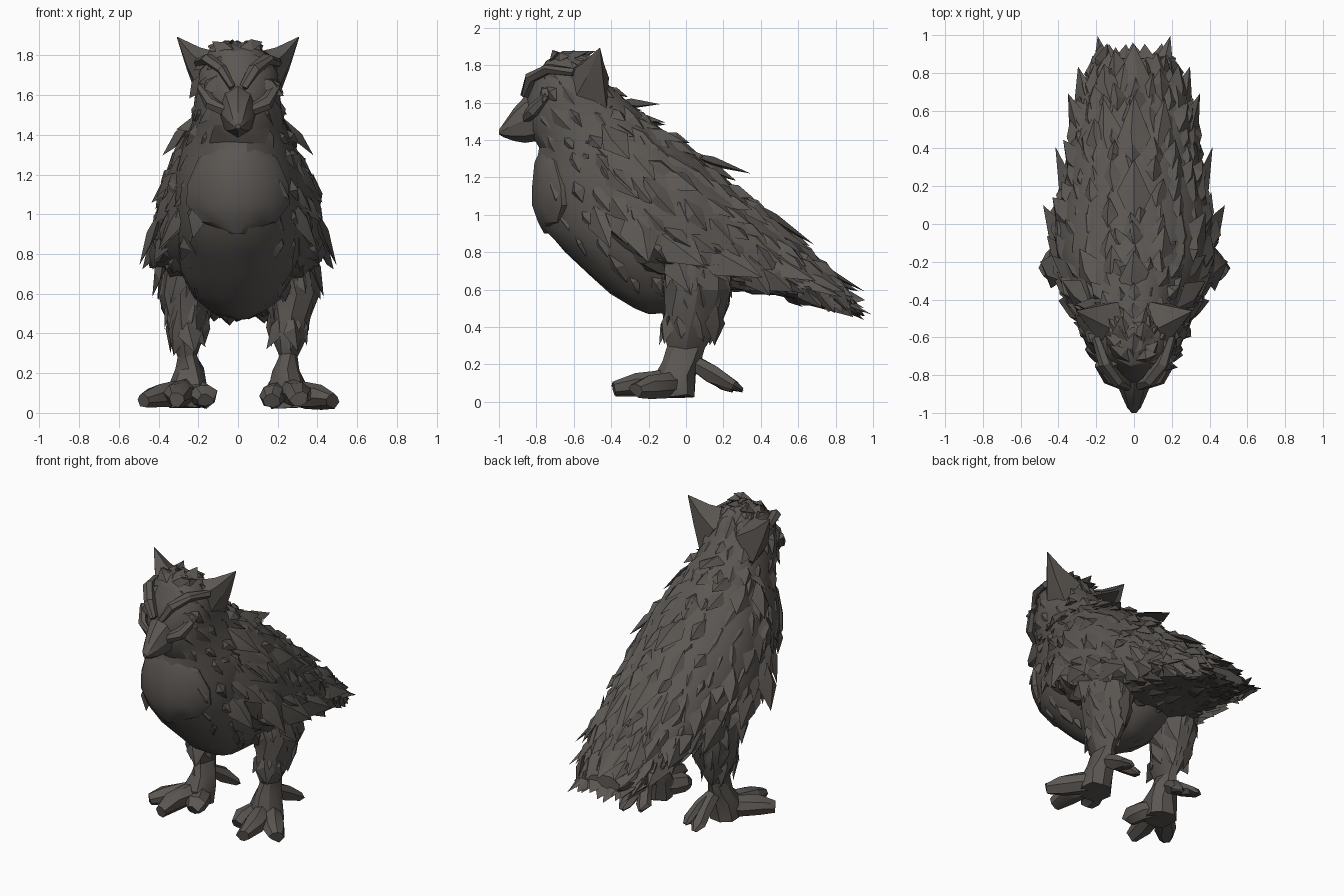
import bpy, bmesh, math, random
from mathutils import Vector as V

if "Cube" in bpy.data.objects:
    bpy.data.objects.remove(bpy.data.objects["Cube"])

random.seed(7)
rnd = random.uniform
mat = bpy.data.materials.new("dark grey brown")
mat.diffuse_color = (0.105, 0.094, 0.085, 1)
mat.use_nodes = True
mat.node_tree.nodes["Principled BSDF"].inputs["Base Color"].default_value = mat.diffuse_color


def finish(name, bm):
    bmesh.ops.recalc_face_normals(bm, faces=bm.faces)
    me = bpy.data.meshes.new(name)
    bm.to_mesh(me)
    bm.free()
    me.materials.append(mat)
    ob = bpy.data.objects.new(name, me)
    bpy.context.collection.objects.link(ob)
    bpy.context.view_layer.objects.active = ob
    ob.select_set(True)
    bpy.ops.object.shade_smooth_by_angle(angle=math.radians(28))
    ob.select_set(False)
    return ob


def add_loft(bm, rings):
    vs = [[bm.verts.new(p) for p in r] for r in rings]
    n = len(rings[0])
    for a, b in zip(vs, vs[1:]):
        for i in range(n):
            j = (i + 1) % n
            bm.faces.new((a[i], a[j], b[j], b[i]))
    bm.faces.new(vs[0])
    bm.faces.new(vs[-1])


def fill_in(stations, k):
    # linear steps between the given stations
    out = []
    for a, b in zip(stations, stations[1:]):
        for i in range(k):
            out.append([p + (q - p) * i / k for p, q in zip(a, b)])
    return out + [list(stations[-1])]


def jitter(p, j):
    return V(p) + V((rnd(-j, j), rnd(-j, j), rnd(-j, j)))


def add_tube(bm, path, radii, n=7, j=0.006):
    # tube with (width, height) radii at each path point
    pts = [V(p) for p in path]
    rings = []
    for i, p in enumerate(pts):
        t = (pts[min(i + 1, len(pts) - 1)] - pts[max(i - 1, 0)]).normalized()
        side = t.cross(V((0, 0, 1))).normalized()
        up = side.cross(t)
        w, h = radii[i]
        rings.append([jitter(p + side * w * math.cos(2 * math.pi * k / n)
                             + up * h * math.sin(2 * math.pi * k / n), j) for k in range(n)])
    add_loft(bm, rings)


def add_feather(bm, p, d, n, length, width, lift=0.02):
    # pointed kite with a raised ridge, base sunk into the body
    d = d.normalized()
    n = (n - d * n.dot(d)).normalized()
    s = n.cross(d)
    base = bm.verts.new(p - d * length * 0.45 - n * 0.02)
    left = bm.verts.new(p + s * width - n * 0.015 + d * length * rnd(-.05, .15))
    right = bm.verts.new(p - s * width - n * 0.015 + d * length * rnd(-.05, .15))
    ridge = bm.verts.new(p + n * lift + s * rnd(-.3, .3) * width)
    under = bm.verts.new(p - n * 0.035)
    tip = bm.verts.new(p + d * length * 0.55 + n * lift * 0.6)
    for a, b in ((base, left), (left, tip), (tip, right), (right, base)):
        bm.faces.new((a, b, ridge))
        bm.faces.new((b, a, under))


def clothe(name, source, keep, flow, length, width, lift):
    # one feather on every kept face of the source
    bm = bmesh.new()
    for f in source.data.polygons:
        c, n = f.center, f.normal
        if len(f.vertices) > 4 or not keep(c, n):
            continue
        d = flow(c, n)
        d = d - n * d.dot(n)
        if d.length < 0.15:
            continue
        d = jitter(d.normalized(), 0.2)
        k = rnd(0.75, 1.25)
        add_feather(bm, jitter(c, 0.015), d, n, length * k, width * k, lift * rnd(.5, 1.3))
    return finish(name, bm)


def angles(n):
    return [2 * math.pi * i / n for i in range(n)]


# head, breast and belly: horizontal sections (z, front y, back y, half width)
front = [(1.86, -.68, -.55, .05), (1.82, -.75, -.50, .14), (1.72, -.81, -.43, .20),
         (1.60, -.86, -.30, .215), (1.45, -.84, -.12, .24), (1.36, -.79, .0, .28),
         (1.22, -.81, .1, .32), (1.08, -.82, .2, .33), (.92, -.76, .25, .33), (.8, -.65, .3, .32),
         (.68, -.52, .28, .28), (.58, -.41, .2, .22), (.5, -.27, .08, .12), (.475, -.2, -.02, .05)]
bm = bmesh.new()
add_loft(bm, [[jitter(V((w * math.cos(a), (f + b) / 2 + (b - f) / 2 * math.sin(a), z)), 0.008)
               for a in angles(18)] for z, f, b, w in front])
head_and_belly = finish("head_and_belly", bm)

# back and wings: upright sections (y, bottom z, widest z, top z, half width)
back = [(-.62, .98, 1.2, 1.45, .2), (-.42, .78, 1.0, 1.6, .35), (-.2, .66, .86, 1.5, .425),
        (.0, .62, .8, 1.36, .425), (.2, .6, .76, 1.2, .375), (.4, .585, .7, 1.03, .345),
        (.6, .55, .64, .84, .3), (.76, .515, .57, .69, .24), (.88, .485, .52, .58, .17)]
bm = bmesh.new()
rings = []
for y, lo, mid, hi, w in fill_in(back, 2):
    ring = []
    for a in angles(22):
        s = math.sin(a)
        z = mid + (hi - mid if s > 0 else mid - lo) * s
        c = math.cos(a)
        ring.append(jitter((w * math.copysign(abs(c) ** 0.9, c), y, z), 0.01))
    rings.append(ring)
add_loft(bm, rings)
back_and_wings = finish("back_and_wings", bm)

# plumage over the back, wings and underside of the tail
clothe("back_feathers", back_and_wings, lambda c, n: n.z > -0.3 and c.y < .8,
       lambda c, n: V((0, .85, -.6 - abs(n.x) * .35)), 0.23, 0.065, 0.028)
clothe("under_feathers", back_and_wings, lambda c, n: n.z <= -0.3 and c.y > -.3,
       lambda c, n: V((0, .9, -.3)), 0.18, 0.06, 0.012)
# small feathers on head and throat, leaving the breast and belly smooth
clothe("head_feathers", head_and_belly,
       lambda c, n: c.z > 1.3 and not (abs(c.x) < .09 and c.y < -.7),
       lambda c, n: V((c.x, .5, -.7)), 0.15, 0.05, 0.02)
clothe("flank_feathers", head_and_belly, lambda c, n: .58 < c.z < 1.3 and abs(c.x) > .2,
       lambda c, n: V((0, .45, -.9)), 0.17, 0.055, 0.02)

# smooth breast bib ending in a point
bm = bmesh.new()
bib = [(1.36, -.77, .10), (1.28, -.81, .2), (1.15, -.825, .255), (1.05, -.825, .26),
       (.96, -.79, .19), (.9, -.755, .03)]
add_loft(bm, [[V((w * math.cos(a), f + .03 + (.17 if math.sin(a) > 0 else .035) * math.sin(a)
                  + .13 * (w * math.cos(a) / .26) ** 2, z)) for a in angles(14)]
              for z, f, w in bib])
finish("breast_bib", bm)

# long feathers: (base, tip, outward normal, half width)
long_feathers = [
    ((0, .5, .86), (0, .95, .58), (0, .4, 1), .13), ((.1, .5, .72), (.19, .99, .455), (.2, .3, 1), .09),
    ((.2, .42, .78), (.29, .83, .55), (.6, .2, 1), .09), ((.26, .3, .85), (.34, .69, .64), (1, .2, .7), .09),
    ((0, .3, 1.12), (0, .68, .83), (0, .6, 1), .09), ((.12, .3, 1.08), (.16, .66, .8), (.3, .6, 1), .08),
    ((0, -.02, 1.36), (0, .34, 1.21), (0, .6, 1), .09), ((0, -.42, 1.62), (0, -.14, 1.58), (0, .5, 1), .08),
    ((.36, .0, .86), (.405, .41, .66), (1, 0, .3), .1), ((.4, -.2, .95), (.47, .1, .72), (1, 0, .3), .1),
    ((.4, -.3, 1.05), (.485, -.2, .74), (1, 0, .3), .1), ((.38, -.1, .85), (.42, .02, .58), (1, 0, .2), .08),
    ((.3, -.45, 1.3), (.4, -.25, 1.08), (1, -.2, .4), .08), ((.24, -.45, 1.5), (.37, -.3, 1.29), (1, 0, .5), .08),
    ((.28, -.52, 1.1), (.39, -.4, .82), (1, -.5, .2), .08)]
bm = bmesh.new()
for b, t, n, w in long_feathers:
    for s in ((1,) if b[0] == 0 else (1, -1)):
        m = V((s, 1, 1))
        B, T = V(b) * m, V(t) * m
        d = T - B
        add_feather(bm, B + d * .45, d, V(n) * m, d.length, w, 0.02)
finish("wing_and_tail_feathers", bm)

# beak
bm = bmesh.new()
beak = [(-.76, 1.68, 1.40, .11), (-.86, 1.635, 1.385, .085), (-.92, 1.57, 1.395, .06),
        (-.975, 1.49, 1.415, .035), (-1.0, 1.455, 1.43, .012)]
add_loft(bm, [[V((w * math.cos(a), y, (hi + lo) / 2 + (hi - lo) / 2 * math.sin(a)))
               for a in angles(8)] for y, hi, lo, w in beak])
finish("beak", bm)

# ear tufts and brows
for s, side in ((1, "left"), (-1, "right")):
    bm = bmesh.new()
    base = [(.09, -.57, 1.82), (.17, -.64, 1.76), (.21, -.58, 1.65), (.215, -.43, 1.62), (.12, -.42, 1.76)]
    tip = V((.31, -.46, 1.895))
    rings = [[(V(p).lerp(tip, k) + V((0, 0, -sag))) * V((s, 1, 1)) for p in base]
             for k, sag in ((-.2, 0), (.45, .015), (.98, 0))]
    add_loft(bm, rings)
    finish(side + "_ear_tuft", bm)
    bm = bmesh.new()
    add_tube(bm, [(s * .03, -.86, 1.64), (s * .08, -.835, 1.73), (s * .15, -.74, 1.78), (s * .2, -.6, 1.76)],
             [(.025, .02), (.035, .03), (.035, .03), (.02, .02)], 6)
    add_tube(bm, [(s * .06, -.86, 1.52), (s * .14, -.82, 1.56), (s * .19, -.74, 1.64)],
             [(.02, .03), (.03, .04), (.02, .02)], 6)
    finish(side + "_brow_and_cheek", bm)

# crown
bm = bmesh.new()
for x, y in ((0, -.66), (.05, -.6), (-.06, -.57)):
    add_feather(bm, V((x, y, 1.855)), V((x, .8, .08)), V((0, 0, 1)), .16, .06, .02)
finish("crown_feathers", bm)

# legs and feet
leg = [(.78, .23, .04, .15, .2), (.6, .265, .06, .145, .18), (.48, .26, .04, .11, .165),
       (.38, .255, .02, .085, .14), (.29, .25, .0, .05, .1), (.22, .245, -.02, .07, .1),
       (.14, .25, -.06, .1, .11), (.03, .26, -.06, .1, .1)]
toes = [((.19, -.12, .09), (.17, -.2, .085), (.165, -.25, .06)),
        ((.27, -.14, .1), (.3, -.27, .095), (.31, -.385, .07)),
        ((.33, -.1, .09), (.41, -.2, .08), (.475, -.27, .065))]
for s, side in ((1, "left"), (-1, "right")):
    bm = bmesh.new()
    add_loft(bm, [[jitter((s * (cx + rx * math.cos(a)), cy + ry * math.sin(a), z), .01)
                   for a in angles(9)] for z, cx, cy, rx, ry in leg])
    ob = finish(side + "_leg", bm)
    clothe(side + "_leg_feathers", ob, lambda c, n: c.z > .4,
           lambda c, n: V((0, .25, -1)), 0.2, 0.06, 0.015)
    bm = bmesh.new()
    for a, b, c in toes:
        m = V((s, 1, 1))
        add_tube(bm, [V((.25, -.03, .1)) * m, V(a) * m, V(b) * m, V(c) * m],
                 [(.06, .06), (.06, .065), (.07, .06), (.045, .038)], 7, .008)
    finish(side + "_front_toes", bm)
    bm = bmesh.new()
    for x, y in ((.17, .25), (.27, .3)):
        add_tube(bm, [(s * .245, .03, .22), (s * (.245 + x) / 2, .14, .15), (s * x, y - .04, .085), (s * x, y, .06)],
                 [(.035, .04), (.04, .05), (.05, .03), (.015, .008)], 6)
    finish(side + "_rear_toe", bm)
